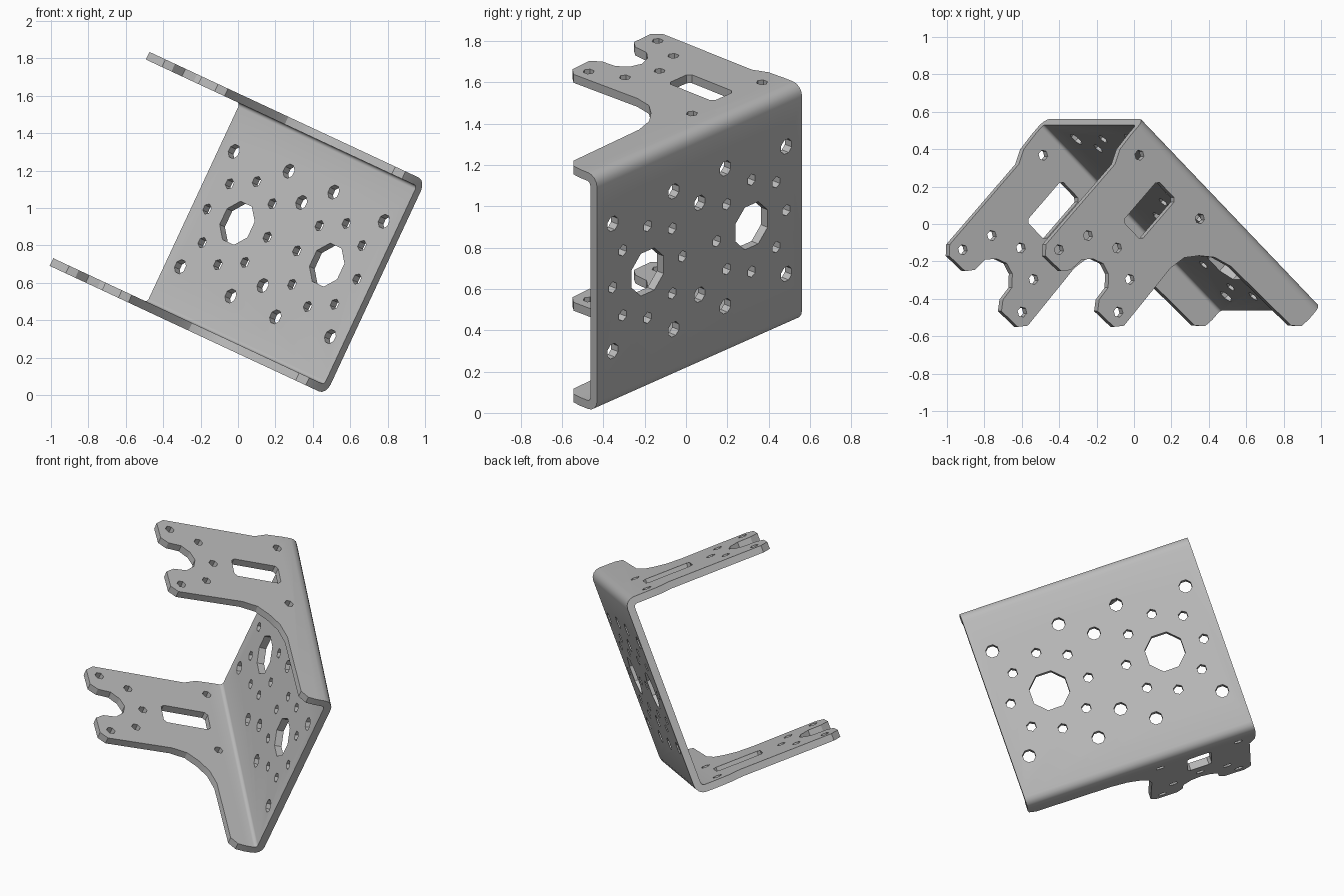
import bpy, bmesh, math
from mathutils import Matrix, Vector

if "Cube" in bpy.data.objects:
    bpy.data.objects.remove(bpy.data.objects["Cube"])

# Local frame: a = along the fold, b = away from the web, h = across the channel
LEN, H0, H1, T, B0 = 1.44, 0.20, 1.462, 0.045, -0.012
MID_A, MID_H = 0.72, (H0 + H1) / 2


def prism(bm, pts, place, lo, hi):
    """Extrude a 2D outline; place(u, v, d) maps it to local coordinates."""
    v0 = [bm.verts.new(place(u, v, lo)) for u, v in pts]
    v1 = [bm.verts.new(place(u, v, hi)) for u, v in pts]
    n = len(pts)
    bm.faces.new(v0)
    bm.faces.new(v1[::-1])
    for i in range(n):
        j = (i + 1) % n
        bm.faces.new((v0[i], v1[i], v1[j], v0[j]))


def circle(u, v, r, n):
    return [(u + r * math.cos(2 * math.pi * (i + 0.5) / n),
             v + r * math.sin(2 * math.pi * (i + 0.5) / n)) for i in range(n)]


def arc(u, v, r, start, end, n=4):
    return [(u + r * math.cos(math.radians(start + (end - start) * i / n)),
             v + r * math.sin(math.radians(start + (end - start) * i / n)))
            for i in range(n + 1)]


def make(name, bm):
    bmesh.ops.recalc_face_normals(bm, faces=bm.faces[:])
    me = bpy.data.meshes.new(name)
    bm.to_mesh(me)
    bm.free()
    ob = bpy.data.objects.new(name, me)
    bpy.context.collection.objects.link(ob)
    return ob


def along_a(u, v, d): return (d, u, v)
def along_b(u, v, d): return (u, d, v)
def along_h(u, v, d): return (u, v, d)


# Folded U channel: cross-section in (b, h)
R, RI, DEPTH = 0.06, 0.02, 1.0
bi = B0 + T
profile = ([(DEPTH, H0)] + arc(B0 + R, H0 + R, R, 270, 180)
           + arc(B0 + R, H1 - R, R, 180, 90) + [(DEPTH, H1), (DEPTH, H1 - T)]
           + arc(bi + RI, H1 - T - RI, RI, 90, 180)
           + arc(bi + RI, H0 + T + RI, RI, 180, 270) + [(DEPTH, H0 + T)])
bm = bmesh.new()
prism(bm, profile, along_a, 0, LEN)
bracket = make("folded_bracket", bm)

# Flange outline: forked arm at one end of the fold, narrow strip at the other
outline = [(-0.05, -0.1), (-0.05, 0.1), (0, 0.1), (0.006, 0.206), (0.04, 0.285),
           (0.04, 0.875), (0.08, 0.922), (0.205, 0.916), (0.241, 0.872),
           (0.248, 0.79), (0.294, 0.74), (0.355, 0.717), (0.416, 0.735),
           (0.465, 0.79), (0.471, 0.873), (0.507, 0.924), (0.635, 0.918),
           (0.673, 0.873), (0.66, 0.46), (0.68, 0.364), (0.737, 0.296),
           (0.81, 0.239), (0.914, 0.208), (1.388, 0.193), (1.433, 0.153),
           (1.44, 0.1), (1.5, 0.1), (1.5, -0.1)]
bm = bmesh.new()
prism(bm, outline, along_h, 0, 1.7)
trim = make("outline_cutter", bm)

# Hole cutters
bm = bmesh.new()
arm = 0.357
flange_holes = [(arm, 0.60)]
for s in (-1, 1):
    flange_holes += [(arm + s * d, b) for d, b in ((0.246, 0.15), (0.17, 0.67), (0.242, 0.843))]
for a, b in flange_holes:
    prism(bm, circle(a, b, 0.028, 6), along_h, 0, 1.7)
# arm window with clipped corners
wa, wb, k = 0.075, 0.15, 0.018
window = []
for sa, sb in ((1, 1), (-1, 1), (-1, -1), (1, -1)):
    pair = [(arm + sa * wa, 0.323 + sb * (wb - k)), (arm + sa * (wa - k), 0.323 + sb * wb)]
    window += pair if sa * sb > 0 else pair[::-1]
prism(bm, window, along_h, 0, 1.7)
# web: two big bores with rings of eight, plus larger bolt holes
web = []
for s in (-1, 1):
    ca = MID_A + s * 0.365
    web.append((ca, MID_H, 0.122, 8))
    for i in range(8):
        t = i * math.pi / 4
        web.append((ca + 0.245 * math.cos(t), MID_H + 0.245 * math.sin(t), 0.03, 6))
    web.append((MID_A, MID_H + s * 0.245, 0.04, 8))
    for q in (-1, 1):
        web.append((MID_A + s * 0.61, MID_H + q * 0.34, 0.04, 8))
        web.append((MID_A + s * 0.182, MID_H + q * 0.368, 0.04, 8))
for a, h, r, n in web:
    prism(bm, circle(a, h, r, n), along_b, -0.1, 0.09)
holes = make("hole_cutters", bm)

# Trim and drill, then bake the result
for cutter, op in ((trim, 'INTERSECT'), (holes, 'DIFFERENCE')):
    m = bracket.modifiers.new(cutter.name, 'BOOLEAN')
    m.object, m.operation, m.solver = cutter, op, 'EXACT'
    cutter.hide_render = True
bpy.context.view_layer.update()
me = bpy.data.meshes.new_from_object(
    bracket.evaluated_get(bpy.context.evaluated_depsgraph_get()))
bracket.modifiers.clear()
bracket.data = me
for cutter in (trim, holes):
    bpy.data.objects.remove(cutter)

# Tilt into place (the local frame is mirrored, so normals flip)
th = math.radians(25)
U = Vector((math.cos(th), 0, -math.sin(th)))
N = Vector((math.sin(th), 0, math.cos(th)))
Y = Vector((0, 1, 0))
A = U * 0.725 - Y * 0.689
B = -U * 0.689 - Y * 0.725
O = U * -0.627 + Y * 0.553
M = Matrix((A, B, N)).transposed().to_4x4()
M.translation = O
me.transform(M)
bm = bmesh.new()
bm.from_mesh(me)
bmesh.ops.recalc_face_normals(bm, faces=bm.faces[:])
bm.to_mesh(me)
bm.free()

# Single grey metal
mat = bpy.data.materials.new("grey_metal")
mat.diffuse_color = (0.5, 0.5, 0.5, 1)
mat.use_nodes = True
mat.node_tree.nodes["Principled BSDF"].inputs["Base Color"].default_value = mat.diffuse_color
me.materials.clear()
me.materials.append(mat)

bpy.context.view_layer.objects.active = bracket
bracket.select_set(True)
bpy.ops.object.shade_smooth_by_angle(angle=math.radians(25))
